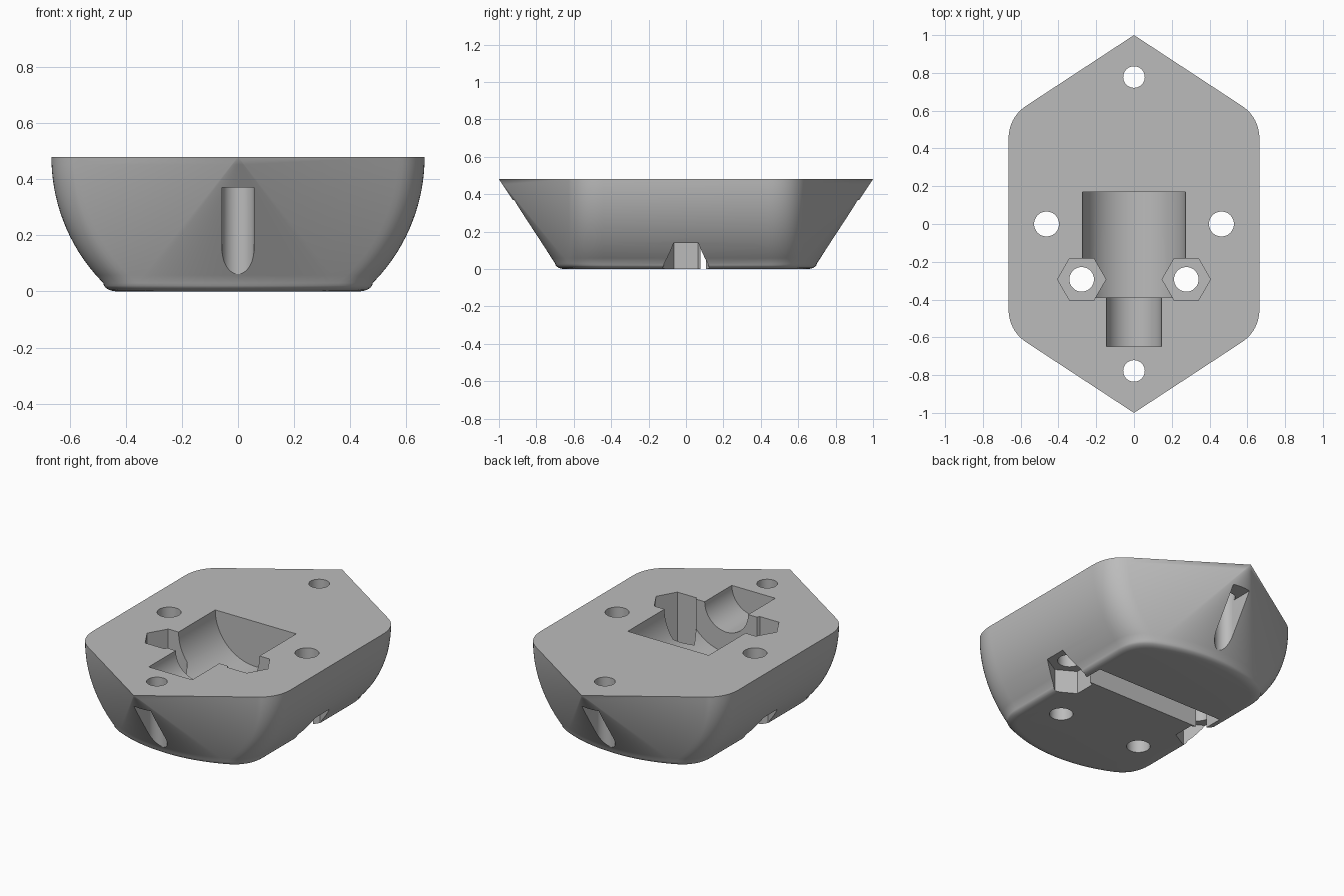
import bpy, bmesh, math
from mathutils import Vector

cube = bpy.data.objects.get("Cube")
if cube:
    bpy.data.objects.remove(cube, do_unlink=True)

TOP = 0.48          # height of the flat upper face
CHINE = 0.03        # where the lower edge rounding starts

grey = bpy.data.materials.new("plain_grey")
grey.use_nodes = True
grey.diffuse_color = (0.5, 0.5, 0.5, 1)
grey.node_tree.nodes["Principled BSDF"].inputs["Base Color"].default_value = (0.5, 0.5, 0.5, 1)


def bezier(a, b, c, n):
    """Points on a quadratic curve from a to c, pulled towards b."""
    a, b, c = Vector(a), Vector(b), Vector(c)
    return [a * (1 - s) ** 2 + b * 2 * s * (1 - s) + c * s * s
            for s in (i / n for i in range(n + 1))]


# Quarter outlines: a pointed end above, a broad arc below, then the corner
ARC, CORNER = 10, 10
upper_tip = [Vector((0, 1))] * (ARC + 1)
lower_tip = bezier((0, 0.70), (0.19, 0.70), (0.36, 0.625), ARC)
upper_corner = bezier((0.569, 0.627), (0.665, 0.564), (0.665, 0.44), CORNER)
lower_corner = bezier((0.36, 0.625), (0.48, 0.575), (0.48, 0.44), CORNER)


def ring(z, inset=0):
    """Full outline at height z: straight taper to the ends, bulging sides."""
    t = (TOP - z) / (TOP - CHINE)
    bulge = (0.64 - math.sqrt(0.64 ** 2 - (TOP - z) ** 2)) / 0.185
    quarter = [a.lerp(b, t) for a, b in zip(upper_tip, lower_tip)]
    for a, b in zip(upper_corner, lower_corner):
        quarter.append(Vector((a.x + (b.x - a.x) * bulge, a.y + (b.y - a.y) * t)))
    sx, sy = 1 - inset / 0.48, 1 - inset / 0.70
    quarter = [Vector((p.x * sx, p.y * sy, z)) for p in quarter]
    right = quarter + [Vector((p.x, -p.y, z)) for p in reversed(quarter)]
    left = [Vector((-p.x, p.y, z)) for p in reversed(right)]
    return right + left


# Lofted body
STEPS = 16
rings = [ring(TOP - (TOP - CHINE) * i / STEPS) for i in range(STEPS + 1)]
for k in range(1, 6):
    a = math.radians(90 * k / 5)
    section = ring(CHINE, 0.05 * (1 - math.cos(a)))
    for p in section:
        p.z = CHINE * (1 - math.sin(a))
    rings.append(section)

bm = bmesh.new()
loops = [[bm.verts.new(p) for p in r] for r in rings]
count = len(loops[0])
for a, b in zip(loops, loops[1:]):
    for i in range(count):
        j = (i + 1) % count
        bm.faces.new((a[i], a[j], b[j], b[i]))
bm.faces.new(loops[0])
bm.faces.new(loops[-1])
bmesh.ops.remove_doubles(bm, verts=bm.verts, dist=0.0005)
bmesh.ops.recalc_face_normals(bm, faces=bm.faces)
mesh = bpy.data.meshes.new("housing_body")
bm.to_mesh(mesh)
bm.free()
body = bpy.data.objects.new("housing_body", mesh)
bpy.context.collection.objects.link(body)
mesh.materials.append(grey)


def carve(cutter):
    """Subtract the cutter from the body and discard it."""
    cutter.hide_render = True
    cutter.data.materials.append(grey)
    mod = body.modifiers.new("carve", 'BOOLEAN')
    mod.operation, mod.solver, mod.object = 'DIFFERENCE', 'EXACT', cutter
    bpy.context.view_layer.objects.active = body
    bpy.ops.object.modifier_apply(modifier=mod.name)
    bpy.data.objects.remove(cutter, do_unlink=True)


def drill(x, y, radius, z0, z1, sides=48, turn=0):
    """Vertical round or hexagonal hole."""
    bpy.ops.mesh.primitive_cylinder_add(
        vertices=sides, radius=radius, depth=z1 - z0,
        location=(x, y, (z0 + z1) / 2), rotation=(0, 0, turn))
    carve(bpy.context.object)


def bore(radius, y0, y1):
    """Half-round trough along y in the upper face."""
    bpy.ops.mesh.primitive_cylinder_add(
        vertices=96, radius=radius, depth=y1 - y0,
        location=(0, (y0 + y1) / 2, TOP), rotation=(math.pi / 2, 0, 0))
    carve(bpy.context.object)


def mill(x0, x1, y0, y1, z0, z1):
    """Rectangular slot."""
    bpy.ops.mesh.primitive_cube_add(
        size=1, location=((x0 + x1) / 2, (y0 + y1) / 2, (z0 + z1) / 2))
    bpy.context.object.scale = (x1 - x0, y1 - y0, z1 - z0)
    bpy.context.view_layer.update()
    carve(bpy.context.object)


# Stepped trough
bore(0.272, -0.388, 0.17)
bore(0.146, -0.648, -0.3)

for side in (-1, 1):
    # Hexagonal nut pockets with bolt holes beside the trough
    drill(side * 0.277, -0.293, 0.128, 0.14, 0.6, sides=6, turn=math.pi / 6)
    drill(side * 0.277, -0.293, 0.065, -0.1, 0.6)
    # Side holes with hexagonal pockets underneath
    drill(side * 0.463, 0, 0.066, -0.1, 0.6)
    drill(side * 0.463, 0, 0.126, -0.1, 0.14, sides=6)
    # End holes with slots open to the sloping end
    drill(0, side * 0.778, 0.057, -0.1, 0.6)
    near, far = sorted((side * 0.778, side * 1.2))
    mill(-0.057, 0.057, near, far, -0.1, 0.37)

# Cross slot in the underside
mill(-0.43, 0.43, 0.078, 0.22, -0.1, 0.14)

# Smooth shading with crisp edges
bpy.ops.object.select_all(action='DESELECT')
body.select_set(True)
bpy.context.view_layer.objects.active = body
bpy.ops.object.shade_smooth_by_angle(angle=math.radians(30))
